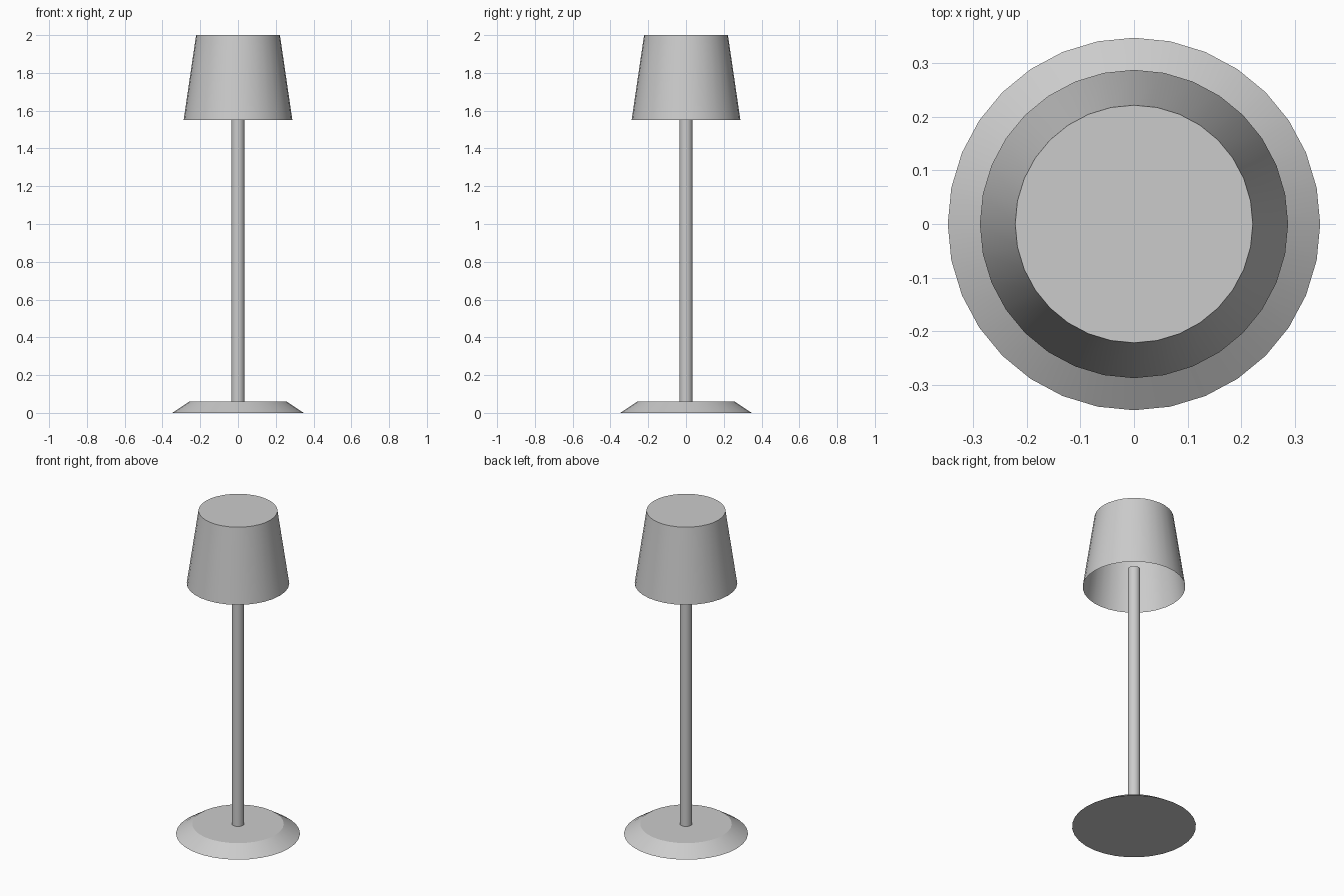
import bpy
import bmesh
import math

if "Cube" in bpy.data.objects:
    bpy.data.objects.remove(bpy.data.objects["Cube"])


def lathe(name, profile, sides, angle=30):
    """Revolve (radius, z) points about z; radius 0 closes the surface."""
    bm = bmesh.new()
    rings = []
    for r, z in profile:
        if r == 0:
            rings.append([bm.verts.new((0, 0, z))])
        else:
            rings.append([bm.verts.new((r * math.cos(2 * math.pi * i / sides),
                                        r * math.sin(2 * math.pi * i / sides), z))
                          for i in range(sides)])
    for a, b in zip(rings, rings[1:]):
        for i in range(sides):
            j = (i + 1) % sides
            if len(a) == 1:
                bm.faces.new((a[0], b[j], b[i]))
            elif len(b) == 1:
                bm.faces.new((a[i], a[j], b[0]))
            else:
                bm.faces.new((a[i], a[j], b[j], b[i]))
    mesh = bpy.data.meshes.new(name)
    bm.to_mesh(mesh)
    bm.free()
    obj = bpy.data.objects.new(name, mesh)
    bpy.context.collection.objects.link(obj)
    bpy.ops.object.select_all(action='DESELECT')
    obj.select_set(True)
    bpy.context.view_layer.objects.active = obj
    bpy.ops.object.shade_smooth_by_angle(angle=math.radians(angle))
    return obj


# Weighted foot with sloping rim
lathe("base", [(0, 0), (0.348, 0), (0.257, 0.06), (0, 0.06)], 32)

# Slim pole, ending inside the shade
lathe("pole", [(0, 0.06), (0.035, 0.06), (0.035, 1.667), (0, 1.667)], 32)

# Thin shade: closed on top, open underneath
lathe("shade", [(0.288, 1.55), (0.222, 2.0), (0, 2.0)], 32)
